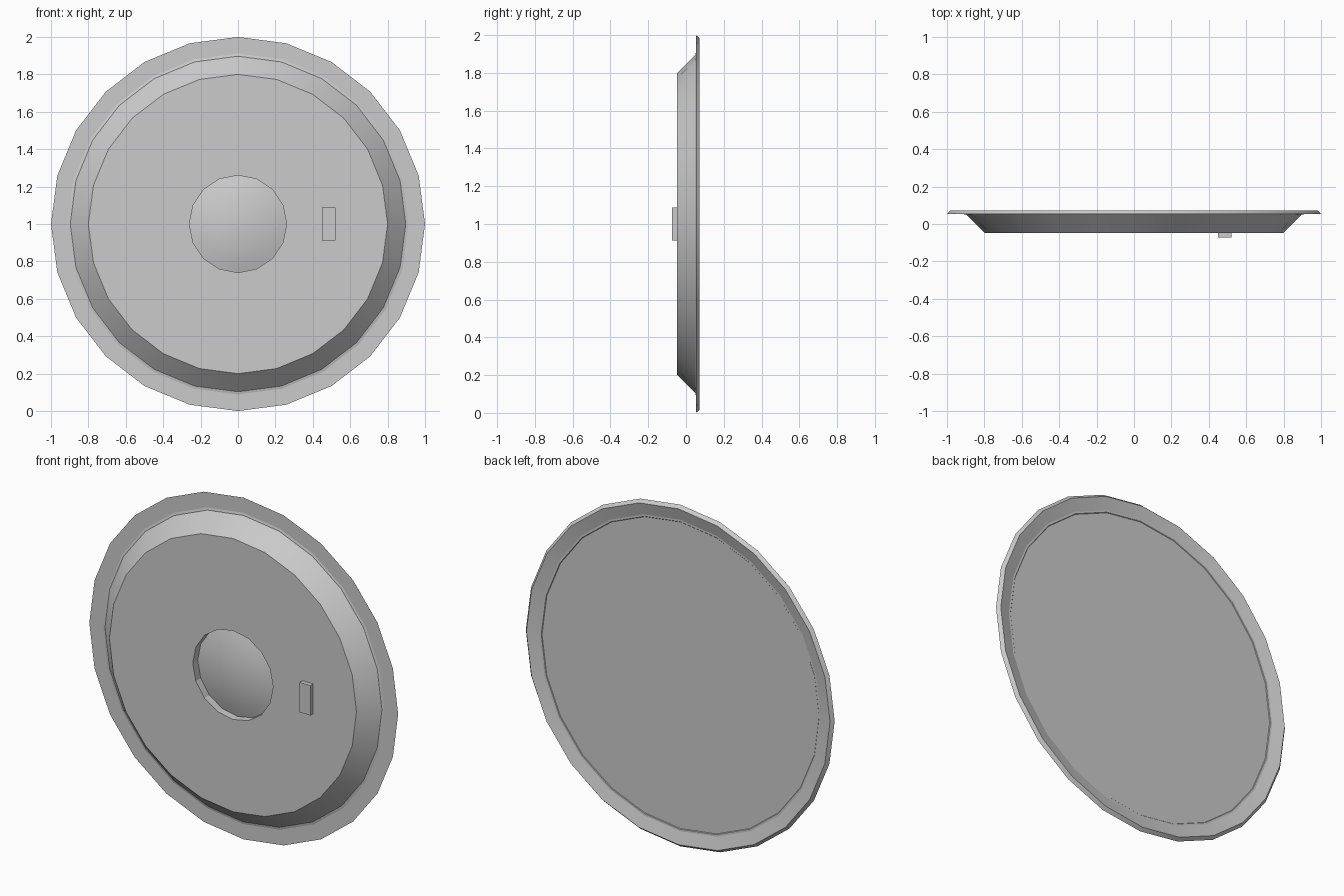
import bpy, bmesh, math

if "Cube" in bpy.data.objects:
    bpy.data.objects.remove(bpy.data.objects["Cube"])

grey = bpy.data.materials.new("light_grey")
grey.diffuse_color = (0.6, 0.6, 0.6, 1)
grey.use_nodes = True
grey.node_tree.nodes["Principled BSDF"].inputs["Base Color"].default_value = grey.diffuse_color
CZ = 1.0


def ring(bm, r, y, n):
    return [bm.verts.new((r * math.sin(2 * math.pi * i / n), y,
                          CZ + r * math.cos(2 * math.pi * i / n))) for i in range(n)]


def skin(bm, rings):
    # quads between successive rings
    for a, b in zip(rings, rings[1:]):
        n = len(a)
        for i in range(n):
            j = (i + 1) % n
            bm.faces.new((a[i], a[j], b[j], b[i]))


def loop_edges(bm, r):
    return [bm.edges.get((r[i], r[(i + 1) % len(r)])) for i in range(len(r))]


def finish(bm, name):
    bmesh.ops.recalc_face_normals(bm, faces=bm.faces[:])
    me = bpy.data.meshes.new(name)
    bm.to_mesh(me)
    bm.free()
    me.materials.append(grey)
    ob = bpy.data.objects.new(name, me)
    bpy.context.collection.objects.link(ob)
    return ob


FACE = -0.047

# round lid: sloped front, flat flange, thin rim, shallow dished back
bm = bmesh.new()
outer = [ring(bm, r, y, 24) for r, y in
         [(0.8, FACE), (0.9, 0.053), (1.0, 0.053), (0.983, 0.072), (0.9, 0.05)]]
skin(bm, outer)
bm.faces.new(outer[-1])

# central recess with a low dome rising from its floor
R, DEPTH, H = 0.26, 0.045, 0.042
sphere = (R * R + H * H) / (2 * H)
tilt = math.asin(R / sphere)
inner = [ring(bm, R, FACE, 16)]
base = FACE + DEPTH
for k in range(5):
    a = tilt * (1 - k / 5)
    y = base - (sphere * math.cos(a) - (sphere - H))
    inner.append(ring(bm, sphere * math.sin(a), y, 16))
skin(bm, inner)
tip = bm.verts.new((0, base - H, CZ))
last = inner[-1]
for i in range(16):
    bm.faces.new((last[i], last[(i + 1) % 16], tip))

# flat front face around the recess
bmesh.ops.triangle_fill(bm, use_beauty=True,
                        edges=loop_edges(bm, outer[0]) + loop_edges(bm, inner[0]))
lid = finish(bm, "round_lid")
bpy.context.view_layer.objects.active = lid
lid.select_set(True)
bpy.ops.object.shade_smooth_by_angle(angle=math.radians(12.5))

# small handle block
bm = bmesh.new()
bmesh.ops.create_cube(bm, size=1)
for v in bm.verts:
    v.co = (0.485 + v.co.x * 0.07, (FACE + 0.003 if v.co.y > 0 else -0.073), CZ + v.co.z * 0.175)
finish(bm, "handle_block")
